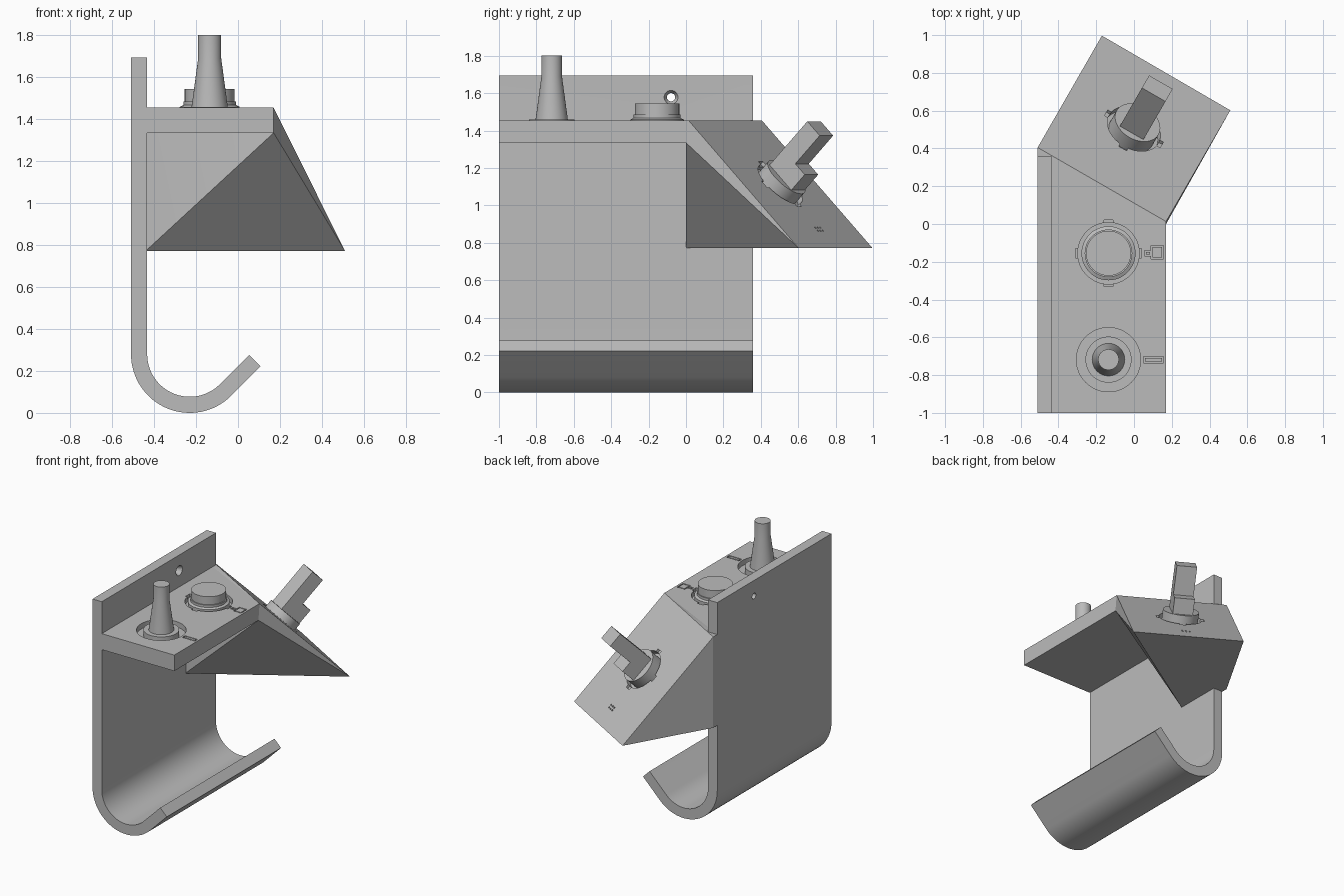
import bpy, bmesh
from math import sin, cos, radians
from mathutils import Matrix, Vector

if "Cube" in bpy.data.objects:
    bpy.data.objects.remove(bpy.data.objects["Cube"])

grey = bpy.data.materials.new("plain grey")
grey.use_nodes = True
grey.diffuse_color = (0.5, 0.5, 0.5, 1)
grey.node_tree.nodes["Principled BSDF"].inputs["Base Color"].default_value = (0.5, 0.5, 0.5, 1)


def finish(name, bm, frame=Matrix()):
    bmesh.ops.recalc_face_normals(bm, faces=bm.faces)
    bm.transform(frame)
    mesh = bpy.data.meshes.new(name)
    bm.to_mesh(mesh)
    bm.free()
    mesh.materials.append(grey)
    obj = bpy.data.objects.new(name, mesh)
    bpy.context.collection.objects.link(obj)
    return obj


def prism(name, points, direction, frame=Matrix()):
    """Extrude a flat outline of 3D points along a direction."""
    bm = bmesh.new()
    face = bm.faces.new([bm.verts.new(p) for p in points])
    new = bmesh.ops.extrude_face_region(bm, geom=[face])["geom"]
    bmesh.ops.translate(bm, vec=direction,
                        verts=[v for v in new if isinstance(v, bmesh.types.BMVert)])
    return finish(name, bm, frame)


def box(name, low, high, frame=Matrix()):
    (a, b, c), (d, e, f) = low, high
    return prism(name, [(a, b, c), (d, b, c), (d, e, c), (a, e, c)], (0, 0, f - c), frame)


def turned(name, profile, frame, sides=48):
    """Closed solid of revolution from (radius, height) pairs."""
    bm = bmesh.new()
    rings = [[bm.verts.new((r * cos(radians(360 * i / sides)),
                            r * sin(radians(360 * i / sides)), h))
              for i in range(sides)] for r, h in profile]
    for a, b in zip(rings, rings[1:]):
        for i in range(sides):
            j = (i + 1) % sides
            bm.faces.new((a[i], a[j], b[j], b[i]))
    bm.faces.new(rings[0])
    bm.faces.new(rings[-1])
    return finish(name, bm, frame)


def cut(obj, cutters):
    for c in cutters:
        c.hide_render = True
        mod = obj.modifiers.new("cut", "BOOLEAN")
        mod.operation, mod.solver, mod.object = "DIFFERENCE", "EXACT", c
    bpy.context.view_layer.update()
    result = obj.evaluated_get(bpy.context.evaluated_depsgraph_get())
    mesh = bpy.data.meshes.new_from_object(result)
    obj.modifiers.clear()
    obj.data = mesh
    for c in cutters:
        bpy.data.objects.remove(c)


def recess(radius, depth, frame):
    return turned("recess_cutter", [(radius, -depth), (radius, 0.05)], frame)


def notches(reach, depth, frame):
    return [box("notch_cutter", low, high, frame) for low, high in (
        ((-reach, -0.024, -depth), (reach, 0.024, 0.05)),
        ((-0.024, -reach, -depth), (0.024, reach, 0.05)))]


def outline_grooves(x0, y0, x1, y1, frame, w=0.008):
    d, t = -0.012, 0.02
    return [box("groove_cutter", (a, b, d), (c, e, t), frame) for a, b, c, e in (
        (x0, y0, x1, y0 + w), (x0, y1 - w, x1, y1),
        (x0, y0 + w / 2, x0 + w, y1 - w / 2), (x1 - w, y0 + w / 2, x1, y1 - w / 2))]


# Hooked back plate
top, shelf_low, wedge_low = 1.455, 1.335, 0.772
cx, cz, outer, inner = -0.23, 0.28, 0.28, 0.203
angles = [radians(180 + 135 * i / 32) for i in range(33)]
arc = lambda r: [(cx + r * cos(a), -1, cz + r * sin(a)) for a in angles]
tip = Vector((0.14, 0, 0.14))
out, inn = arc(outer), arc(inner)
outline = [(-0.51, -1, 1.695)] + out + [Vector(out[-1]) + tip, Vector(inn[-1]) + tip]
outline += inn[::-1] + [(cx - inner, -1, 1.695)]
plate = prism("hooked_back_plate", outline, (0, 1.357, 0))
hole_frame = Matrix.Translation((cx - inner, -0.08, 1.578)) @ Matrix.Rotation(radians(90), 4, "Y")
cut(plate, [turned("screw_hole_cutter", [(0.022, -0.2), (0.022, -0.03), (0.037, 0), (0.037, 0.05)],
                   hole_frame, 32)])

# Control shelf
shelf = prism("control_shelf", [(-0.45, -1, shelf_low), (0.17, -1, shelf_low),
                                (0.17, 0.013, shelf_low), (-0.45, 0.37, shelf_low)],
              (0, 0, top - shelf_low))
stick_at = Matrix.Translation((-0.135, -0.718, top))
button_at = Matrix.Translation((-0.135, -0.155, top))
cut(shelf, [recess(0.17, 0.04, stick_at), recess(0.163, 0.04, button_at)]
    + notches(0.176, 0.025, button_at)
    + outline_grooves(0.185, -0.017, 0.29, 0.017, stick_at)
    + outline_grooves(0.225, -0.03, 0.29, 0.042, button_at)
    + outline_grooves(0.19, -0.014, 0.227, 0.014, button_at))

# Slanted corner block
bm = bmesh.new()
for p in [(-0.51, 0.405, top), (0.17, 0.013, top), (0.51, 0.602, wedge_low),
          (-0.17, 0.997, wedge_low), (-0.51, 0.405, wedge_low), (-0.51, 0.355, wedge_low),
          (-0.51, 0.355, top), (-0.44, 0, wedge_low), (-0.44, 0, shelf_low),
          (0.17, 0, shelf_low)]:
    bm.verts.new(p)
hull = bmesh.ops.convex_hull(bm, input=bm.verts)
bmesh.ops.dissolve_limit(bm, angle_limit=radians(0.5), verts=bm.verts, edges=bm.edges)
block = finish("slanted_block", bm)
lever_at = (Matrix.Translation((0, 0.504, 1.1135)) @ Matrix.Rotation(radians(-30), 4, "Z")
            @ Matrix.Rotation(radians(-45), 4, "X"))
dots = [turned("dot_cutter", [(0.006, -0.01), (0.006, 0.02)],
               lever_at @ Matrix.Translation((0.026 * i, 0.34 + 0.022 * j, 0)), 10)
        for i in (-1, 0, 1) for j in (-0.5, 0.5)]
cut(block, [recess(0.15, 0.04, lever_at)] + notches(0.17, 0.02, lever_at) + dots)

# Tapered stick with its collar
turned("stick_collar", [(0.122, -0.045), (0.122, 0.004)], stick_at)
turned("tapered_stick", [(0.088, -0.03), (0.086, 0.006), (0.055, 0.235), (0.055, 0.347)], stick_at)

# Push button with its flange
turned("button_flange", [(0.143, -0.045), (0.143, 0.004), (0.126, 0.012), (0.126, 0.03)], button_at)
turned("push_button", [(0.119, 0), (0.119, 0.09)], button_at)

# Stepped lever on the slanted face
turned("lever_base", [(0.128, -0.045), (0.128, 0.055)], lever_at)
side = [(-0.09, 0), (0.1, 0), (0.1, 0.172), (0.018, 0.172), (0.018, 0.385), (-0.09, 0.385)]
prism("stepped_lever", [(-0.072, v, n) for v, n in side], (0.144, 0, 0), lever_at)

# Smooth curved surfaces, keep edges crisp
bpy.ops.object.select_all(action="DESELECT")
for obj in bpy.context.collection.objects:
    if obj.type == "MESH":
        obj.select_set(True)
        bpy.context.view_layer.objects.active = obj
bpy.ops.object.shade_smooth_by_angle(angle=radians(25))
